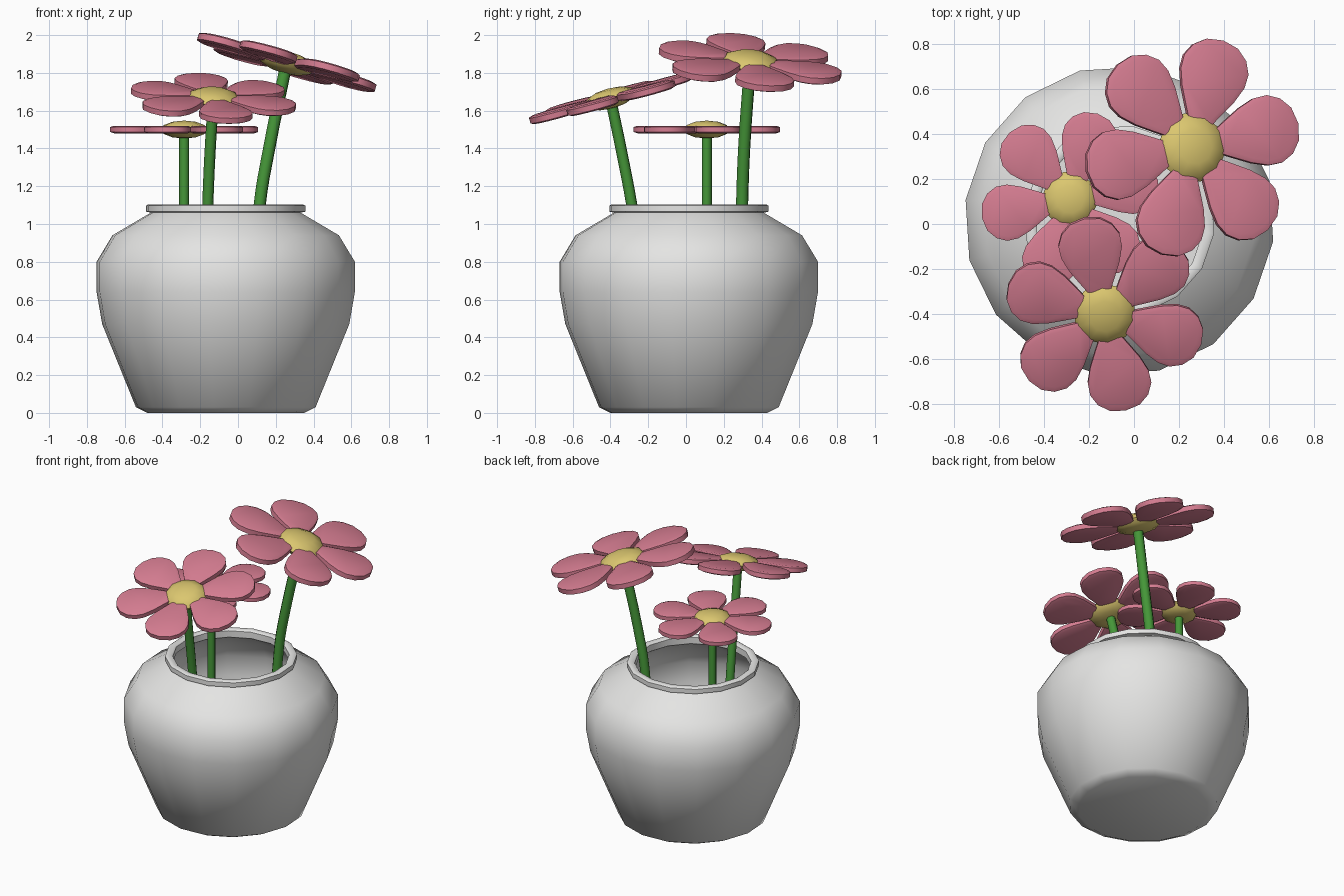
import bpy, bmesh, math
from mathutils import Vector, Matrix

if "Cube" in bpy.data.objects:
    bpy.data.objects.remove(bpy.data.objects["Cube"])


def material(name, rgb):
    m = bpy.data.materials.new(name)
    m.diffuse_color = (*rgb, 1)
    m.use_nodes = True
    m.node_tree.nodes["Principled BSDF"].inputs["Base Color"].default_value = m.diffuse_color
    return m


GREY = material("pale_grey", (0.78, 0.78, 0.77))
PINK = material("pink", (0.67, 0.205, 0.285))
YELLOW = material("yellow", (0.71, 0.57, 0.16))
GREEN = material("green", (0.06, 0.31, 0.04))


def finish(bm, name, mat, matrix=Matrix(), angle=40):
    bmesh.ops.recalc_face_normals(bm, faces=bm.faces)
    me = bpy.data.meshes.new(name)
    bm.to_mesh(me)
    bm.free()
    me.materials.append(mat)
    ob = bpy.data.objects.new(name, me)
    bpy.context.collection.objects.link(ob)
    ob.matrix_world = matrix
    smooth(ob, angle)
    return ob


def smooth(ob, angle):
    bpy.ops.object.select_all(action='DESELECT')
    ob.select_set(True)
    bpy.context.view_layer.objects.active = ob
    bpy.ops.object.shade_smooth_by_angle(angle=math.radians(angle))


def skin(bm, rings):
    """Join successive closed rings with quads and cap both ends."""
    loops = [[bm.verts.new(p) for p in ring] for ring in rings]
    n = len(loops[0])
    for a, b in zip(loops, loops[1:]):
        for i in range(n):
            j = (i + 1) % n
            bm.faces.new((a[i], a[j], b[j], b[i]))
    bm.faces.new(loops[0])
    bm.faces.new(loops[-1])


# Vase: outside, rim, then inside down to the floor
profile = [(0.42, 0), (0.48, 0.03), (0.66, 0.47), (0.69, 0.64), (0.69, 0.80),
           (0.605, 0.94), (0.40, 1.06), (0.425, 1.065), (0.425, 1.097),
           (0.415, 1.103), (0.385, 1.103), (0.375, 1.095), (0.375, 1.05),
           (0.575, 0.92), (0.655, 0.79), (0.655, 0.65), (0.625, 0.475),
           (0.45, 0.05)]
SIDES = 16
angles = [math.radians(14.8 + 360 / SIDES * i) for i in range(SIDES)]
bm = bmesh.new()
skin(bm, [[(r * math.cos(a), r * math.sin(a), z) for a in angles]
          for r, z in profile])
finish(bm, "vase", GREY, Matrix.Translation((-0.065, 0.015, 0)), 50)

# Petal half outline (distance from flower centre, half width)
HALF = [(0.08, 0.035), (0.14, 0.068), (0.20, 0.100), (0.26, 0.122),
        (0.31, 0.123), (0.355, 0.101), (0.388, 0.06)]
OUTLINE = HALF + [(0.40, 0)] + [(x, -y) for x, y in reversed(HALF)]


def petal_ring(scale, z):
    return [(0.25 + (x - 0.25) * scale, y * scale, z) for x, y in OUTLINE]


def flower(name, centre, normal, turn, size, path):
    tilt = Vector((0, 0, 1)).rotation_difference(Vector(normal)).to_matrix()
    head = (Matrix.Translation(centre) @ tilt.to_4x4() @ Matrix.Scale(size, 4))
    # six petals
    for i in range(6):
        bm = bmesh.new()
        skin(bm, [petal_ring(0.86, -0.020), petal_ring(1, -0.013),
                  petal_ring(1, 0.013), petal_ring(0.86, 0.020)])
        spin = Matrix.Rotation(math.radians(turn + 60 * i), 4, 'Z')
        finish(bm, f"{name}_petal_{i + 1}", PINK, head @ spin, 45)
    # flattened round middle
    bm = bmesh.new()
    bmesh.ops.create_uvsphere(bm, u_segments=10, v_segments=6, radius=0.125)
    bmesh.ops.scale(bm, vec=(1, 1, 0.38), verts=bm.verts)
    spin = Matrix.Rotation(math.radians(turn), 4, 'Z')
    finish(bm, f"{name}_middle", YELLOW, head @ spin, 60)
    # curved stem
    cu = bpy.data.curves.new(f"{name}_stem", 'CURVE')
    cu.dimensions = '3D'
    cu.bevel_depth = 0.0265 * size
    cu.bevel_resolution = 2
    cu.resolution_u = 4
    cu.use_fill_caps = True
    sp = cu.splines.new('BEZIER')
    pts = path + [centre]
    sp.bezier_points.add(len(pts) - 1)
    for b, p in zip(sp.bezier_points, pts):
        b.co = p
        b.handle_left_type = b.handle_right_type = 'AUTO'
    cu.materials.append(GREEN)
    ob = bpy.data.objects.new(f"{name}_stem", cu)
    bpy.context.collection.objects.link(ob)
    bpy.ops.object.select_all(action='DESELECT')
    ob.select_set(True)
    bpy.context.view_layer.objects.active = ob
    bpy.ops.object.convert(target='MESH')
    smooth(bpy.context.view_layer.objects.active, 60)


flower("tall_flower", (0.258, 0.34, 1.855), (0.277, 0.09, 1), 13, 1.25,
       [(0.07, 0.285, 0.06), (0.115, 0.297, 1.1), (0.165, 0.308, 1.4)])
flower("short_flower", (-0.285, 0.11, 1.50), (0, 0, 1), 12, 1.0,
       [(-0.285, 0.11, 0.06)])
flower("front_flower", (-0.13, -0.40, 1.665), (0.05, -0.27, 1), 42, 1.13,
       [(-0.19, -0.14, 0.06), (-0.16, -0.287, 1.1), (-0.148, -0.34, 1.38)])
